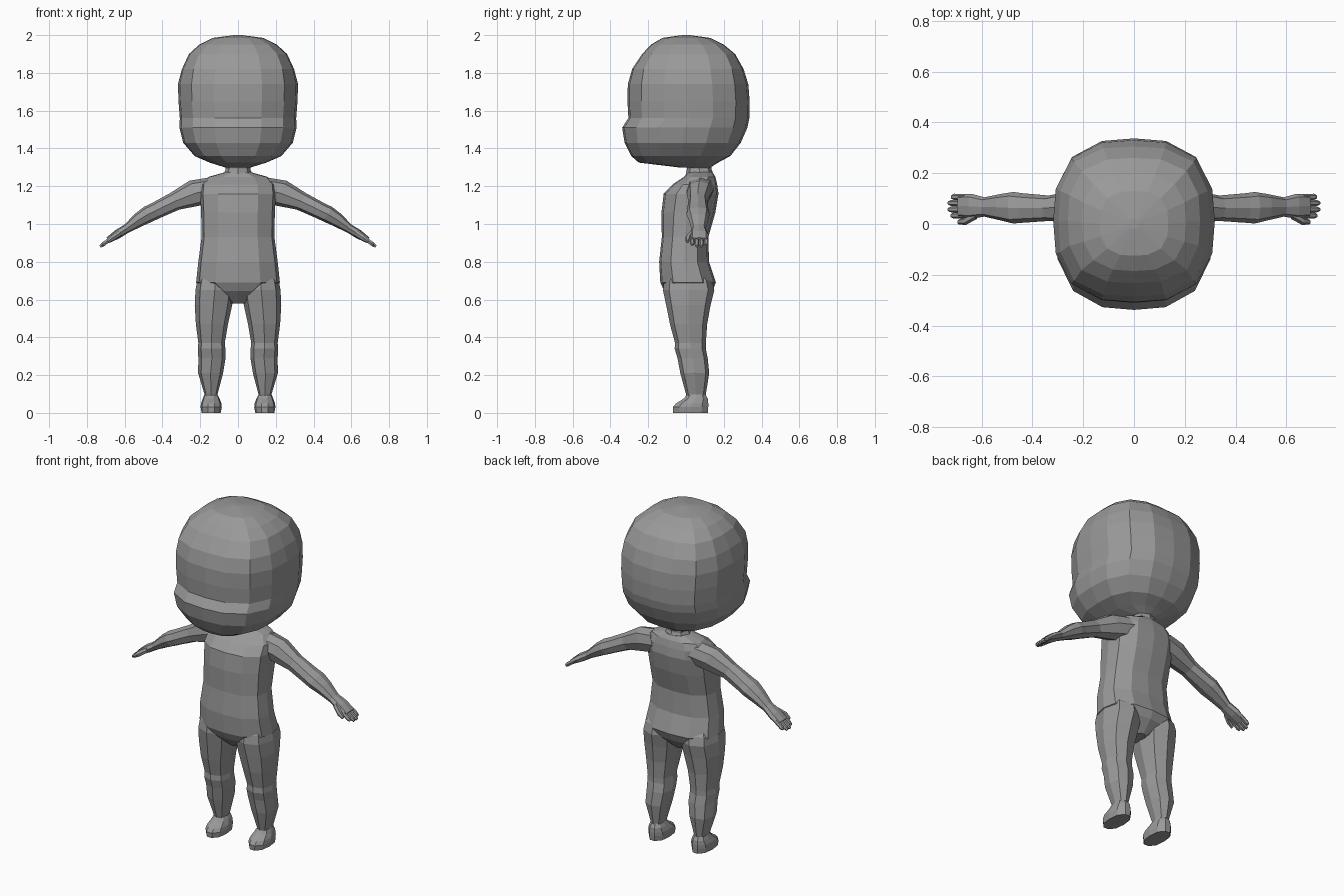
import bpy, bmesh, math
from mathutils import Vector

grey = bpy.data.materials.new("grey")
grey.diffuse_color = (.32, .32, .32, 1)


def section(c, u, v, n, p=2.0):
    """Superellipse ring round c, spanned by half-axes u and v."""
    ring = []
    for i in range(n):
        a = 2 * math.pi * i / n
        ca, sa = math.cos(a), math.sin(a)
        r = (abs(ca) ** p + abs(sa) ** p) ** (-1 / p)
        ring.append(Vector(c) + Vector(u) * ca * r + Vector(v) * sa * r)
    return ring


def add_rings(bm, rings):
    """Skin a list of rings and cap both ends."""
    loops = [[bm.verts.new(co) for co in ring] for ring in rings]
    n = len(loops[0])
    for a, b in zip(loops, loops[1:]):
        for i in range(n):
            j = (i + 1) % n
            bm.faces.new((a[i], a[j], b[j], b[i]))
    bm.faces.new(loops[0])
    bm.faces.new(loops[-1])


def make(name, parts, mirror=False):
    bm = bmesh.new()
    for rings in parts:
        add_rings(bm, rings)
    bmesh.ops.recalc_face_normals(bm, faces=bm.faces)
    me = bpy.data.meshes.new(name)
    bm.to_mesh(me)
    bm.free()
    me.materials.append(grey)
    ob = bpy.data.objects.new(name, me)
    bpy.context.collection.objects.link(ob)
    if mirror:
        ob.modifiers.new("Mirror", 'MIRROR')
    return ob


def stack(rows, n, p):
    """Horizontal rings from rows of (z, centre x, half width, front y, back y)."""
    return [section((cx, (yf + yb) / 2, z), (w, 0, 0), (0, (yb - yf) / 2, 0), n, p)
            for z, cx, w, yf, yb in rows]


# Head: rounded block with a cheek band at the front, squarer towards the crown
head = stack([
    (1.300, 0, .07, -.04, .13),
    (1.325, 0, .15, -.25, .17),
    (1.36, 0, .23, -.29, .235),
    (1.43, 0, .29, -.325, .29),
    (1.51, 0, .31, -.338, .325),
    (1.56, 0, .308, -.305, .335),
    (1.65, 0, .315, -.31, .337),
    (1.74, 0, .318, -.308, .33)], 16, 2.7)
head += stack([
    (1.82, 0, .297, -.285, .305),
    (1.90, 0, .26, -.232, .26)], 16, 3.0)
head += stack([
    (1.95, 0, .205, -.185, .20),
    (1.985, 0, .135, -.125, .13),
    (2.0, 0, .02, -.02, .02)], 16, 2.8)
make("head", [head])

# Neck
make("neck", [stack([
    (1.22, 0, .10, -.01, .15),
    (1.265, 0, .075, .0, .145),
    (1.29, 0, .065, .005, .135),
    (1.36, 0, .075, .0, .14)], 8, 2.2)])

# Torso, narrowing in a V to the crotch
make("torso", [stack([
    (.578, 0, .035, -.05, .08),
    (.645, 0, .14, -.115, .14),
    (.69, 0, .222, -.136, .158),
    (.80, 0, .21, -.142, .122),
    (.93, 0, .193, -.128, .118),
    (1.06, 0, .195, -.13, .155),
    (1.16, 0, .20, -.118, .172),
    (1.21, 0, .195, -.07, .165),
    (1.25, 0, .155, -.01, .155),
    (1.275, 0, .065, .01, .14)], 12, 2.7)])

# Legs, with their tops hidden inside the hips
make("legs", [stack([
    (.06, .143, .035, .005, .105),
    (.10, .143, .035, .0, .105),
    (.21, .145, .066, -.03, .123),
    (.29, .138, .072, -.045, .115),
    (.34, .140, .073, -.06, .105),
    (.37, .140, .07, -.058, .105),
    (.47, .138, .085, -.085, .112),
    (.57, .130, .099, -.105, .13),
    (.65, .123, .102, -.122, .15),
    (.70, .120, .096, -.115, .138),
    (.76, .105, .075, -.09, .09)], 8, 2.5)], True)

# Feet with a low toe and raised ankle
make("feet", [stack([
    (.0, .142, .05, -.07, .118),
    (.03, .142, .056, -.072, .12),
    (.05, .142, .054, -.055, .12),
    (.075, .142, .045, -.015, .117),
    (.095, .143, .036, .003, .105)], 10, 2.5)], True)

# Arms, sloping down and out: x, z, centre y, half depth, half thickness
N = Vector((.5, 0, .866))
arm = [section((x, cy, z), (0, ry, 0), N * rn, 8, 2.3) for x, z, cy, ry, rn in [
    (.12, 1.185, .075, .075, .070),
    (.22, 1.165, .07, .066, .074),
    (.335, 1.12, .062, .05, .05),
    (.437, 1.07, .063, .058, .045),
    (.475, 1.052, .064, .062, .045),
    (.525, 1.022, .066, .052, .038),
    (.589, .976, .067, .038, .024),
    (.64, .945, .070, .049, .024),
    (.688, .914, .070, .047, .016)]]
make("arms", [arm], True)


# Fingers and thumb
def digit(path, r):
    return [section(p, (0, r * k, 0), N * r * k, 6)
            for p, k in zip(path, (1, 1, .6))]


hand = []
for y, reach in ((.035, .045), (.058, .054), (.082, .054), (.105, .044)):
    spread = (y - .07) * .06
    hand.append(digit([(.665 + .8 * t, y + spread * s, .928 - .58 * t)
                       for t, s in ((0, 0), (reach * 1.2, .8), (reach * 1.5, 1))], .0125))
hand.append(digit([(.62, .035, .955), (.662, .012, .928), (.69, .008, .907)], .016))
make("fingers", hand, True)
